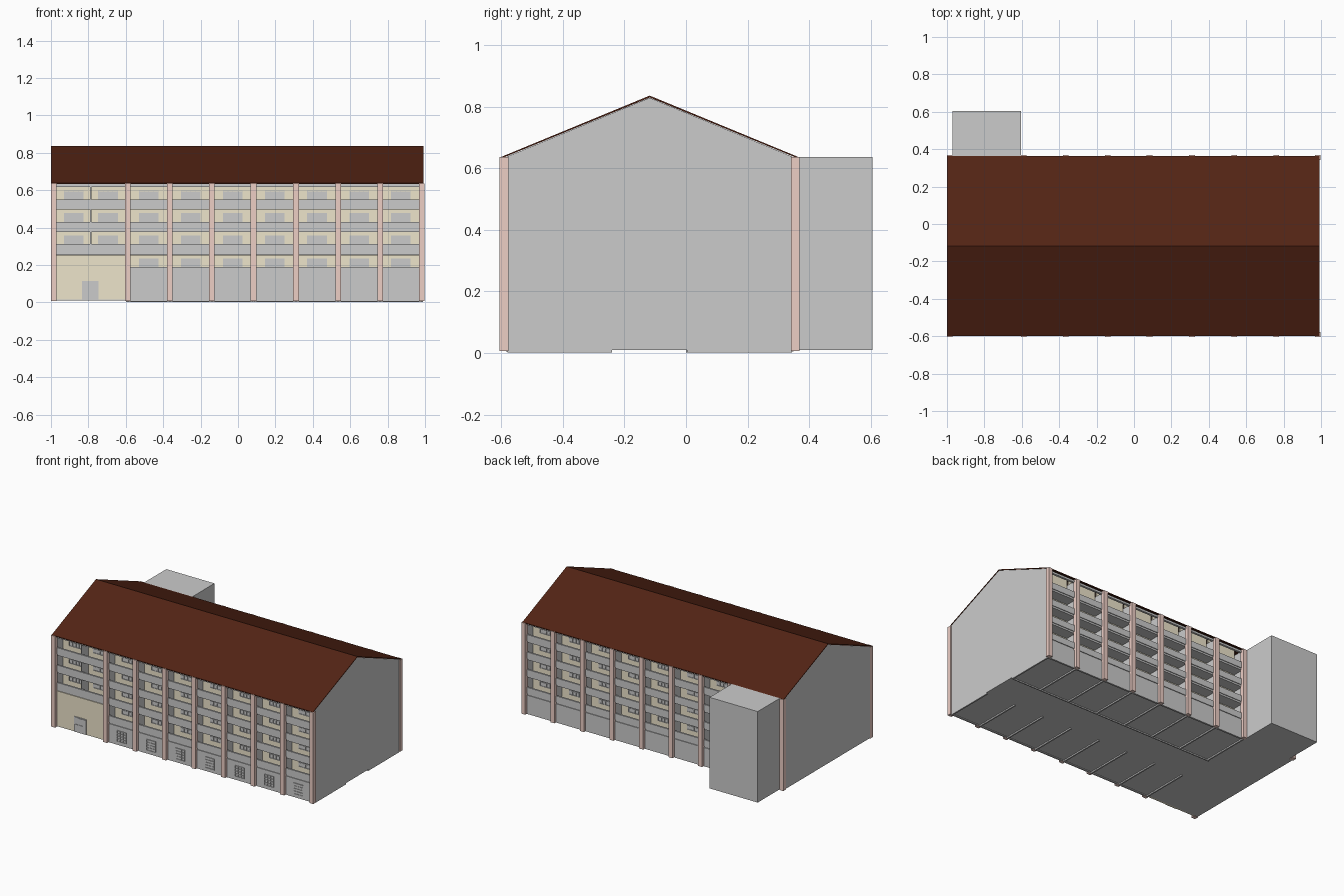
import bpy, bmesh

if "Cube" in bpy.data.objects:
    bpy.data.objects.remove(bpy.data.objects["Cube"])

RIDGE_Y = -0.118


def material(name, rgb):
    m = bpy.data.materials.new(name)
    m.diffuse_color = (*rgb, 1)
    m.use_nodes = True
    m.node_tree.nodes["Principled BSDF"].inputs["Base Color"].default_value = m.diffuse_color
    return m


BROWN = material("roof_brown", (0.085, 0.017, 0.007))
PINK = material("pillar_pink", (0.85, 0.62, 0.56))
BEIGE = material("wall_beige", (0.85, 0.78, 0.60))


def finish(name, bm, mat=None):
    bmesh.ops.recalc_face_normals(bm, faces=bm.faces)
    me = bpy.data.meshes.new(name)
    bm.to_mesh(me)
    bm.free()
    ob = bpy.data.objects.new(name, me)
    bpy.context.collection.objects.link(ob)
    if mat:
        me.materials.append(mat)


def boxes(name, items, mat=None):
    """One object from boxes given as (x0, x1, y0, y1, z0, z1)."""
    bm = bmesh.new()
    for x0, x1, y0, y1, z0, z1 in items:
        vs = bmesh.ops.create_cube(bm, size=1)["verts"]
        for v in vs:
            v.co.x = x0 if v.co.x < 0 else x1
            v.co.y = y0 if v.co.y < 0 else y1
            v.co.z = z0 if v.co.z < 0 else z1
    finish(name, bm, mat)


def flip(items):
    """Mirror boxes from the front face to the back face."""
    return [(a, b, 2 * RIDGE_Y - d, 2 * RIDGE_Y - c, e, f) for a, b, c, d, e, f in items]


def extrude_x(name, profile, x0, x1, mat=None):
    bm = bmesh.new()
    f = bm.faces.new([bm.verts.new((x0, y, z)) for y, z in profile])
    r = bmesh.ops.extrude_face_region(bm, geom=[f])
    for v in r["geom"]:
        if isinstance(v, bmesh.types.BMVert):
            v.co.x = x1
    finish(name, bm, mat)


PX = [-0.985, -0.589, -0.365, -0.14, 0.083, 0.31, 0.535, 0.76, 0.982]
BAYS = [(a + 0.015, b - 0.015) for a, b in zip(PX[1:], PX[2:])]
ENTRY = (PX[0] + 0.015, PX[1] - 0.015)
FLOORS = [0.145, 0.268, 0.388, 0.508]     # balcony floor heights
FRONT, INNER = -0.585, -0.505             # facade plane, recessed wall

# Roof and gable ends
extrude_x("roof", [(-0.6, 0.632), (RIDGE_Y, 0.83), (0.364, 0.632), (0.364, 0.637),
                   (RIDGE_Y, 0.836), (-0.6, 0.637)], -1.0, 0.992, BROWN)
gable = [(-0.588, 0.01), (0.352, 0.01), (0.352, 0.635), (RIDGE_Y, 0.829), (-0.588, 0.635)]
extrude_x("gable_left", gable, -0.997, -0.985)
extrude_x("gable_right", gable, 0.98, 0.99)

# Pillars
pil = [(x - 0.015, x + 0.015, -0.605, -0.577, 0.007, 0.636) for x in PX]
boxes("front_pillars", pil, PINK)
boxes("back_pillars", flip(pil), PINK)

# Floor slabs, partitions between rooms and corridor walls
boxes("base_slab", [(-0.99, 0.985, FRONT, 0.349, 0.01, 0.016)])
boxes("floor_slabs", [(-0.575 if i == 0 else -0.985, 0.98, -0.58, 0.344, z - 0.012, z)
                      for i, z in enumerate(FLOORS)])
part = [(x - 0.005, x + 0.005, -0.58, -0.24, 0.001, 0.634) for x in PX[1:-1]]
part.append((0.98, 0.99, -0.58, -0.24, 0.001, 0.1))
boxes("front_partitions", part)
boxes("back_partitions", flip(part))
boxes("corridor_walls", [(-0.6, 0.98, 0.0, 0.008, 0.002, 0.63)])

# Stair tower at the back
boxes("stair_tower", [(-0.97, -0.603, 0.34, 0.605, 0.01, 0.637)])

walls, parapets, frames, panes = [], [], [], []


def window(cx, z, out):
    """Balcony window with side panes, a centre sash and a transom."""
    y0, y1 = INNER - 0.006, INNER
    panes.append((cx - 0.05, cx + 0.05, INNER - 0.002, INNER, z, z + 0.048))
    for dx in (-0.051, -0.025, 0.0, 0.025, 0.051):
        out.append((cx + dx - 0.0015, cx + dx + 0.0015, y0, y1, z, z + 0.05))
    for dz in (0, 0.027, 0.05):
        out.append((cx - 0.0525, cx + 0.0525, y0, y1, z + dz - 0.0015, z + dz + 0.0015))


# Seven regular bays with four balconies each
for a, b in BAYS:
    for i, z in enumerate(FLOORS):
        top = z + 0.108 if i < 3 else 0.668
        walls.append((a - 0.01, b + 0.01, INNER, INNER + 0.008, z, top))
        parapets.append((a, b, FRONT, FRONT + 0.012, z, z + 0.043))
        window((a + b) / 2, z + 0.038, frames)
    parapets.append((a, b, FRONT, FRONT + 0.015, 0.618, 0.632))
    parapets.append((a, b, FRONT, FRONT + 0.012, 0.005, 0.134))

for side, f in (("front", list), ("back", flip)):
    boxes(side + "_recessed_walls", f(walls), BEIGE)
    boxes(side + "_parapets", f(parapets))
    boxes(side + "_window_panes", f(panes))
    boxes(side + "_window_frames", f(frames))

# Barred ground floor windows on the front
bars, glass = [], []
for a, b in BAYS:
    c = (a + b) / 2
    glass.append((c - 0.034, c + 0.034, FRONT - 0.001, FRONT + 0.002, 0.03, 0.103))
    for i in range(4):
        x = c - 0.034 + i * 0.0227
        bars.append((x - 0.0015, x + 0.0015, FRONT - 0.005, FRONT, 0.03, 0.103))
    for i in range(5):
        z = 0.03 + i * 0.0183
        bars.append((c - 0.0355, c + 0.0355, FRONT - 0.005, FRONT, z - 0.0015, z + 0.0015))
boxes("ground_window_panes", glass)
boxes("ground_window_bars", bars)

# Entrance bay: tall flush wall, door, three wide balconies with paired windows
a, b = ENTRY
mid = (a + b) / 2
panes.clear()
eframes, ewalls, eparapets = [], [], [(a, b, FRONT, FRONT + 0.015, 0.618, 0.632)]
for i, z in enumerate(FLOORS[1:]):
    top = z + 0.108 if i < 2 else 0.668
    ewalls.append((a - 0.01, b + 0.01, INNER, INNER + 0.008, z, top))
    eparapets.append((a, b, FRONT, FRONT + 0.012, z - 0.012 * (i == 0), z + 0.043))
    eparapets.append((mid - 0.003, mid + 0.003, FRONT + 0.004, INNER, z, top - 0.03 * (i == 2)))
    for s in (-1, 1):
        window(mid + s * 0.092, z + 0.038, eframes)
ewalls.append((a, b, FRONT, FRONT + 0.012, 0.01, 0.253))
boxes("entrance_bay_walls", ewalls, BEIGE)
boxes("entrance_bay_parapets", eparapets)
boxes("entrance_bay_panes", panes)
boxes("entrance_bay_frames", eframes)
boxes("entrance_door", [(-0.835, -0.745, FRONT - 0.006, FRONT, 0.012, 0.115),
                        (-0.803, -0.748, FRONT - 0.009, FRONT, 0.07, 0.112),
                        (-0.832, -0.77, FRONT - 0.009, FRONT, 0.015, 0.066)])
boxes("tower_back_wall", [(a, b, 0.335, 0.349, 0.01, 0.634)])
